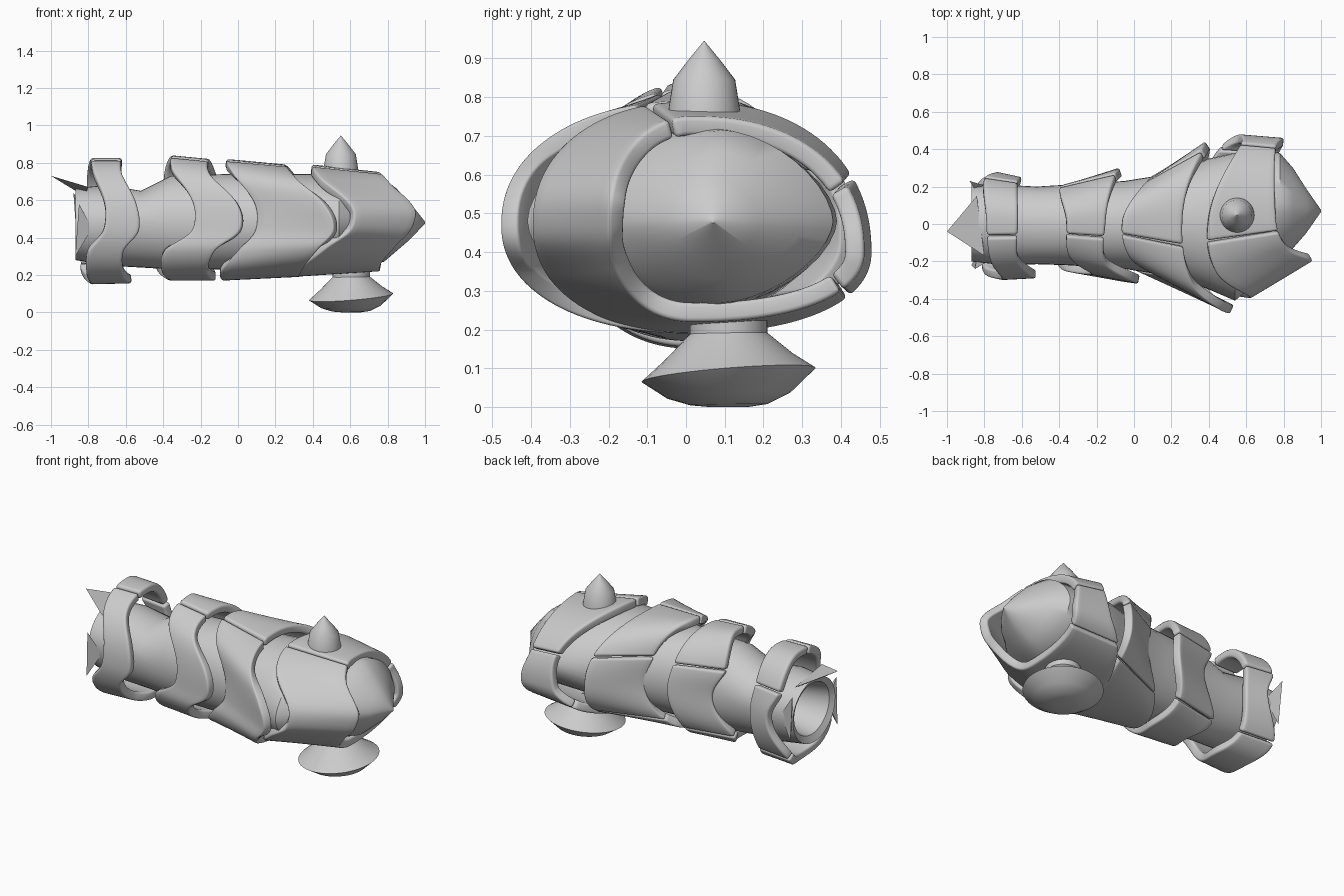
import bpy
from math import sin, cos, pi, radians

if "Cube" in bpy.data.objects:
    bpy.data.objects.remove(bpy.data.objects["Cube"])


def make(name, verts, faces, angle=35):
    me = bpy.data.meshes.new(name)
    me.from_pydata([tuple(v) for v in verts], [], faces)
    ob = bpy.data.objects.new(name, me)
    bpy.context.collection.objects.link(ob)
    bpy.ops.object.select_all(action='DESELECT')
    ob.select_set(True)
    bpy.context.view_layer.objects.active = ob
    bpy.ops.object.shade_smooth_by_angle(angle=radians(angle))
    return ob


def section(a, y0, y1, z0, z1, cy, cz, n, czb=None):
    # point on a lopsided superellipse; a = 0 is +y, 90 is up; czb = widest height at the back
    c, s = cos(radians(a)), sin(radians(a))
    if c > 0 and czb:
        cz = czb
    c = (1 if c > 0 else -1) * abs(c) ** (2 / n)
    s = (1 if s > 0 else -1) * abs(s) ** (2 / n)
    return (cy + c * ((y1 - cy) if c > 0 else (cy - y0)),
            cz + s * ((z1 - cz) if s > 0 else (cz - z0)))


def skin(nring, nseg):
    return [(r * nseg + i, r * nseg + (i + 1) % nseg,
             (r + 1) * nseg + (i + 1) % nseg, (r + 1) * nseg + i)
            for r in range(nring - 1) for i in range(nseg)]


# inner body: recessed left end, swelling head, blunt point on the right
core = [(-.62, -.12, .12, .36, .58, 2), (-.85, -.17, .17, .32, .63, 2),
        (-.87, -.20, .21, .28, .665, 2), (-.70, -.22, .21, .25, .68, 2),
        (-.52, -.215, .20, .24, .65, 2), (-.36, -.22, .21, .23, .73, 2.1),
        (-.05, -.24, .23, .23, .74, 2.1), (.20, -.28, .27, .23, .74, 2.1),
        (.40, -.35, .35, .23, .74, 2), (.54, -.41, .38, .24, .735, 1.8),
        (.66, -.31, .39, .25, .725, 1.7), (.78, -.19, .38, .27, .715, 1.65),
        (.85, -.13, .30, .33, .66, 1.7), (.92, -.05, .19, .39, .585, 1.8),
        (1.0, .065, .075, .475, .485, 2)]
N = 40
verts = []
for x, y0, y1, z0, z1, n in core:
    cy = .0 if x < .6 else (y0 + y1) / 2
    for i in range(N):
        verts.append((x, *section(360 * i / N + .01, y0, y1, z0, z1, cy, .48, n)))
faces = skin(len(core), N)
faces += [tuple(range(N))[::-1], tuple(range(len(verts) - N, len(verts)))]
make("inner_body", verts, faces, 40)

# jagged shards on the open left end
shards = [[(-1, -.04, .73), (-.84, .15, .66), (-.80, -.17, .67), (-.82, 0, .62)],
          [(-.88, .23, .64), (-.86, .22, .36), (-.78, .20, .50), (-.84, .17, .5)],
          [(-.87, -.22, .30), (-.85, -.24, .58), (-.78, -.2, .45), (-.84, -.17, .45)]]
for s in shards:
    make("end_shard", s, [(0, 1, 2), (0, 3, 1), (1, 3, 2), (2, 3, 0)], 10)

# armour bands: wavy left and right edges at these angles, edge extents,
# height of the widest point at the back, back seam and bottom seam angles
keys = [0, 28, 90, 130, 165, 185, 205, 235, 270, 315]
bands = [
    ([-.74, -.80, -.79, -.77, -.71, -.72, -.80, -.81, -.79, -.84],
     [-.60, -.62, -.62, -.62, -.54, -.53, -.61, -.61, -.57, -.62],
     (-.30, -.29, .28, .25, .15, .155, .825, .825), .48, 28, -45),
    ([-.33, -.40, -.36, -.35, -.24, -.25, -.39, -.41, -.37, -.44],
     [-.08, -.10, -.15, -.15, .0, .01, -.12, -.16, -.12, -.14],
     (-.27, -.32, .22, .30, .17, .17, .84, .82), .48, 28, -45),
    ([.10, .06, -.06, -.03, .09, .09, .0, -.09, -.08, .0],
     [.38, .36, .26, .31, .47, .51, .43, .35, .33, .38],
     (-.27, -.48, .25, .44, .17, .19, .82, .79), .44, 28, -42),
    ([.56, .57, .40, .44, .61, .60, .47, .34, .30, .42],
     [.80, .76, .76, .82, .95, .93, .85, .77, .76, .77],
     (-.40, -.20, .48, .46, .19, .22, .79, .75), .40, 28, -30)]


def edge(vals, a):
    # periodic smooth curve through the edge values
    a %= 360
    n = len(keys)
    k = keys + [360]
    i = max(j for j in range(n) if k[j] <= a)

    def slope(j):
        p, q = (j - 1) % n, (j + 1) % n
        return (vals[q] - vals[p]) / ((keys[q] - keys[p]) % 360)
    h = k[i + 1] - k[i]
    t = (a - k[i]) / h
    j = (i + 1) % n
    return (vals[i] * (2 * t**3 - 3 * t**2 + 1) + vals[j] * (3 * t**2 - 2 * t**3)
            + h * (slope(i) * (t**3 - 2 * t**2 + t) + slope(j) * (t**3 - t**2)))


for left, right, ext, czb, back, low in bands:
    for name, a0, a1 in [("front_plate", 105, 358 + low), ("top_plate", back + 1, 103),
                         ("back_plate", low, back - 1)]:
        na, nx = int((a1 - a0) / 3), 8
        verts = []
        for i in range(na + 1):
            a = a0 + (a1 - a0) * i / na
            xl, xr = edge(left, a), edge(right, a)
            for j in range(nx + 1):
                t = j / nx
                e = [ext[k] + (ext[k + 1] - ext[k]) * t for k in (0, 2, 4, 6)]
                verts.append((xl + (xr - xl) * t,
                              *section(a + .01, *e, .02, .47, 2.2, czb)))
        w = nx + 1
        faces = [(i * w + j, (i + 1) * w + j, (i + 1) * w + j + 1, i * w + j + 1)
                 for i in range(na) for j in range(nx)]
        ob = make(name, verts, faces, 45)
        m = ob.modifiers.new("thick", 'SOLIDIFY')
        m.thickness, m.offset = .05, -1
        m = ob.modifiers.new("round", 'BEVEL')
        m.width, m.segments = .018, 3
        m.limit_method, m.angle_limit = 'ANGLE', radians(50)


def lathe(name, prof, loc, tilt=(0, 0), n=40):
    # turned part; tilt shears the rim height along x and y
    verts = []
    for r, z, k in prof:
        for i in range(n):
            x, y = r * cos(2 * pi * i / n), r * sin(2 * pi * i / n)
            verts.append((loc[0] + x, loc[1] + y,
                          loc[2] + z + k * (tilt[0] * x + tilt[1] * y)))
    faces = skin(len(prof), n)
    faces += [tuple(range(n))[::-1], tuple(range(len(verts) - n, len(verts)))]
    make(name, verts, faces, 35)


# spike on top and flared foot underneath
lathe("top_spike", [(.11, .66, 0), (.092, .77, 0), (.08, .845, 0), (.042, .895, 0),
                    (.001, .945, 0)], (.55, .047, 0))
lathe("foot", [(.05, .0, 0), (.10, .006, .2), (.16, .03, .6), (.225, .083, 1),
               (.165, .13, .7), (.10, .19, .2), (.10, .27, 0)],
      (.605, .11, 0), (.08, .08))
